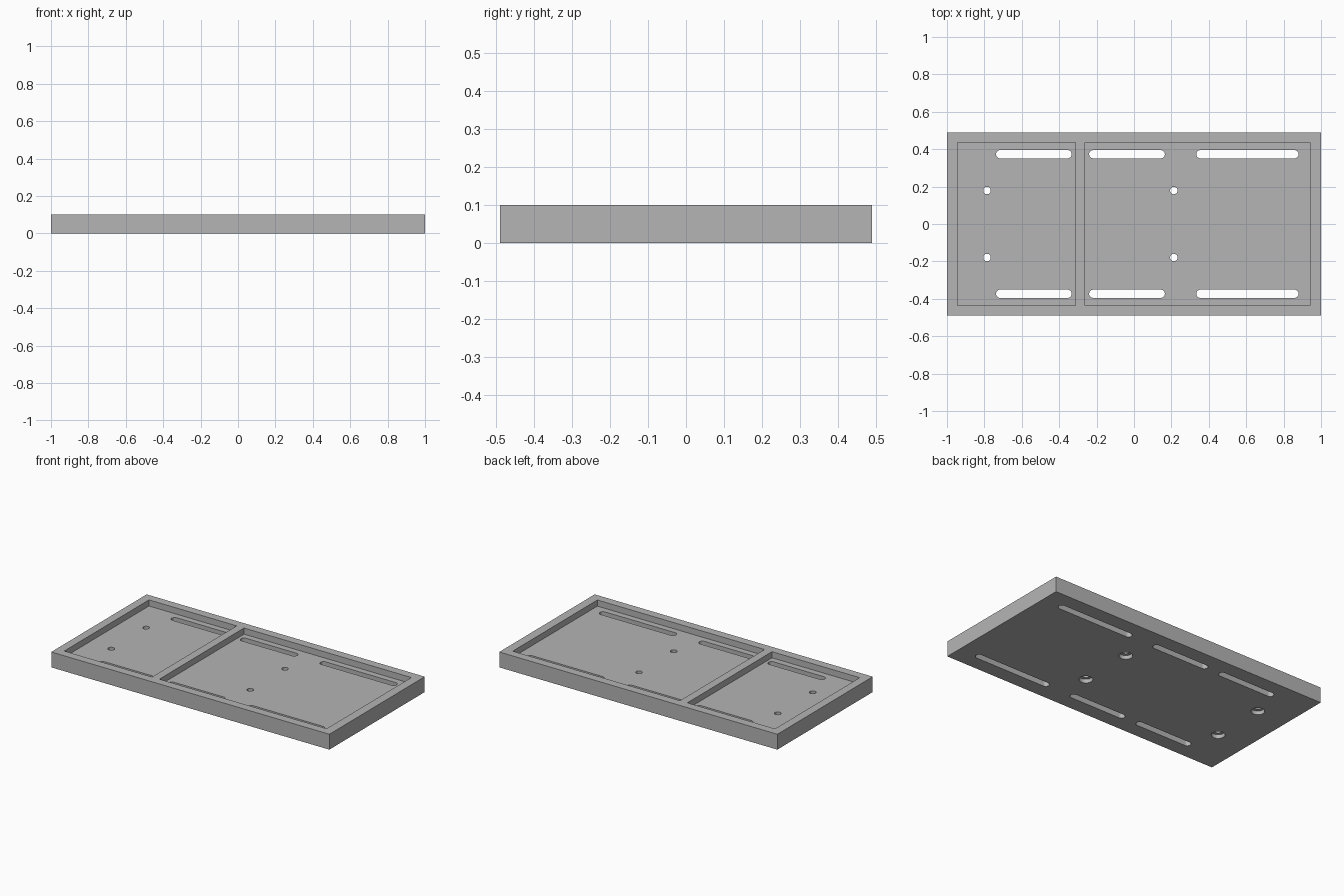
import bpy
import bmesh
import math

default = bpy.data.objects.get("Cube")
if default:
    bpy.data.objects.remove(default, do_unlink=True)

LENGTH, WIDTH, HEIGHT = 2.0, 0.98, 0.1
FLOOR = 0.06          # floor thickness under the pockets
SLOT_R, HOLE_R, BORE_R, BORE_DEPTH = 0.022, 0.02, 0.04, 0.025

grey = bpy.data.materials.new("plain grey")
grey.use_nodes = True
colour = (0.46, 0.46, 0.46, 1)
grey.diffuse_color = colour
grey.node_tree.nodes["Principled BSDF"].inputs["Base Color"].default_value = colour


def prism(name, outline, z0, z1):
    """Extrude a flat outline from z0 to z1."""
    bm = bmesh.new()
    face = bm.faces.new([bm.verts.new((x, y, z0)) for x, y in outline])
    top = bmesh.ops.extrude_face_region(bm, geom=[face])["geom"]
    verts = [v for v in top if isinstance(v, bmesh.types.BMVert)]
    bmesh.ops.translate(bm, verts=verts, vec=(0, 0, z1 - z0))
    bmesh.ops.recalc_face_normals(bm, faces=bm.faces)
    mesh = bpy.data.meshes.new(name)
    bm.to_mesh(mesh)
    bm.free()
    mesh.materials.append(grey)
    obj = bpy.data.objects.new(name, mesh)
    bpy.context.collection.objects.link(obj)
    return obj


def rectangle(x0, x1, half_y):
    return [(x0, -half_y), (x1, -half_y), (x1, half_y), (x0, half_y)]


def stadium(x0, x1, y, r, steps=16):
    """Outline with round ends centred at x0 and x1; a circle if they match."""
    points = []
    for cx, start in ((x1, -math.pi / 2), (x0, math.pi / 2)):
        last = steps if x0 == x1 else steps + 1
        for i in range(last):
            a = start + math.pi * i / steps
            points.append((cx + r * math.cos(a), y + r * math.sin(a)))
    return points


tray = prism("tray", rectangle(-LENGTH / 2, LENGTH / 2, WIDTH / 2), 0, HEIGHT)
cutters = []

# Two shallow pockets either side of the divider
for x0, x1 in ((-0.945, -0.314), (-0.261, 0.942)):
    cutters.append(prism("pocket_cutter", rectangle(x0, x1, 0.435), FLOOR, HEIGHT + 0.1))

for side in (-1, 1):
    # Long slots through the floor
    for x0, x1 in ((-0.738, -0.333), (-0.24, 0.165), (0.333, 0.88)):
        outline = stadium(x0 + SLOT_R, x1 - SLOT_R, side * 0.373, SLOT_R)
        cutters.append(prism("slot_cutter", outline, -0.1, HEIGHT + 0.1))
    # Screw holes, counterbored from below
    for x in (-0.786, 0.213):
        y = side * 0.179
        cutters.append(prism("hole_cutter", stadium(x, x, y, HOLE_R), -0.1, HEIGHT + 0.1))
        cutters.append(prism("bore_cutter", stadium(x, x, y, BORE_R), -0.1, BORE_DEPTH))

# Cut everything, then bake the result
for cutter in cutters:
    cutter.hide_render = True
    mod = tray.modifiers.new("cut", "BOOLEAN")
    mod.operation = "DIFFERENCE"
    mod.solver = "EXACT"
    mod.object = cutter
bpy.context.view_layer.update()
graph = bpy.context.evaluated_depsgraph_get()
result = bpy.data.meshes.new_from_object(tray.evaluated_get(graph))
tray.modifiers.clear()
tray.data = result
for cutter in cutters:
    bpy.data.objects.remove(cutter, do_unlink=True)

# Smooth round walls, sharp edges
bpy.ops.object.select_all(action="DESELECT")
tray.select_set(True)
bpy.context.view_layer.objects.active = tray
bpy.ops.object.shade_smooth_by_angle(angle=math.radians(30))
